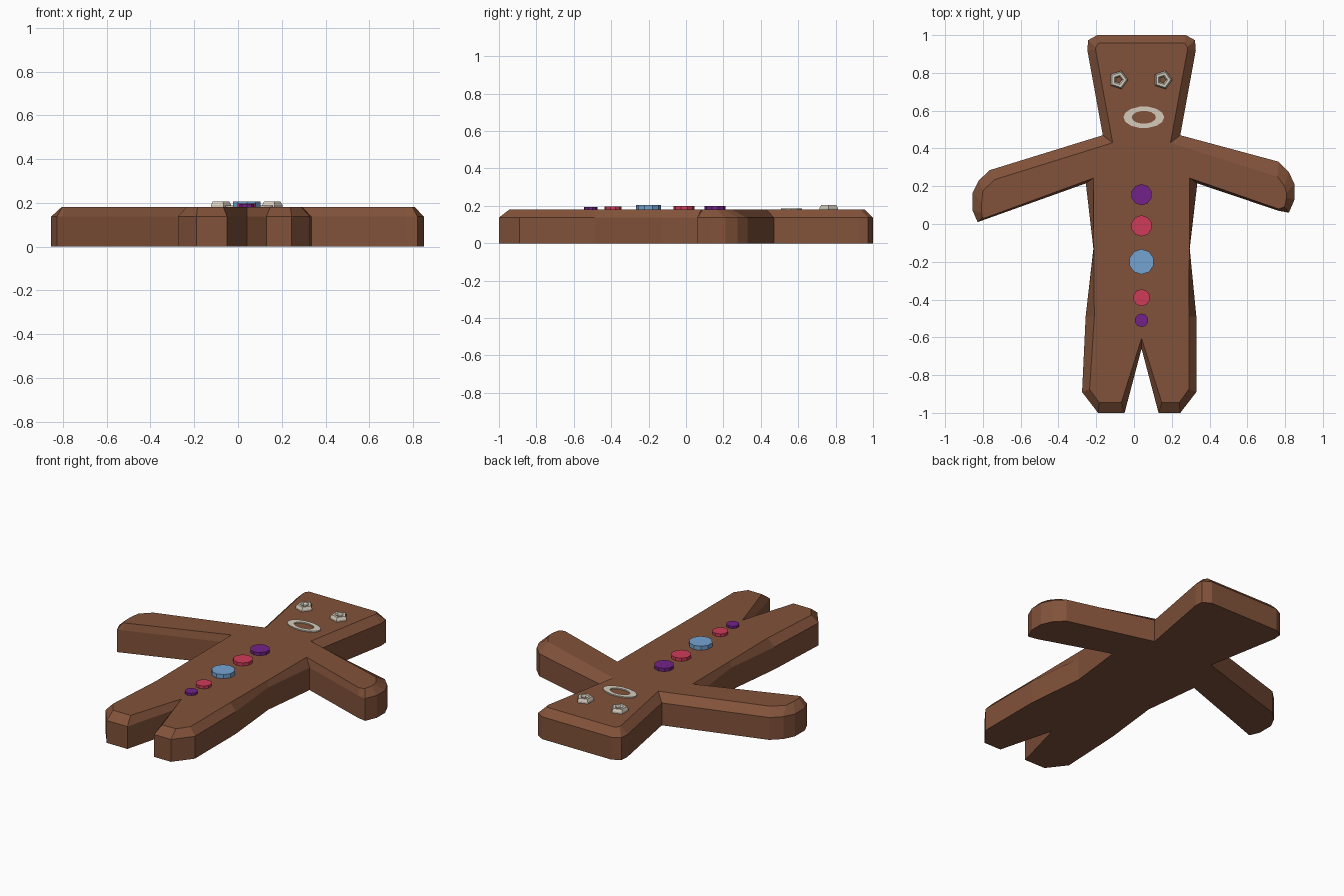
import bpy, bmesh, math

if "Cube" in bpy.data.objects:
    bpy.data.objects.remove(bpy.data.objects["Cube"], do_unlink=True)

AXIS = 0.04          # centre line of head, torso and buttons
EDGE, TOP = 0.137, 0.18


def material(name, rgb):
    m = bpy.data.materials.new(name)
    m.use_nodes = True
    m.diffuse_color = (*rgb, 1)
    m.node_tree.nodes["Principled BSDF"].inputs["Base Color"].default_value = (*rgb, 1)
    return m


BROWN = material("gingerbread brown", (0.22, 0.084, 0.042))
CREAM = material("icing cream", (0.66, 0.60, 0.50))
PURPLE = material("candy purple", (0.17, 0.016, 0.25))
RED = material("candy red", (0.62, 0.045, 0.10))
BLUE = material("candy blue", (0.18, 0.37, 0.65))


def finish(name, bm, mat):
    bmesh.ops.recalc_face_normals(bm, faces=bm.faces)
    mesh = bpy.data.meshes.new(name)
    bm.to_mesh(mesh)
    bm.free()
    mesh.materials.append(mat)
    obj = bpy.data.objects.new(name, mesh)
    bpy.context.collection.objects.link(obj)
    return obj


def bridge(bm, a, b):
    for i in range(len(a)):
        j = (i + 1) % len(a)
        bm.faces.new((a[i], a[j], b[j], b[i]))


# Body outline: each point is outer x, y then bevelled top x, y
HEAD = [(.235, 1, .228, .957), (.283, .973, .243, .935), (.287, .92, .243, .92),
        (.205, .47, .153, .43)]
LEFT_ARM = [(.725, .33, .72, .25), (.78, .275, .757, .2), (.81, .21, .767, .165),
            (.81, .13, .768, .14), (.78, .06, .757, .09), (.725, .07, .725, .08)]
RIGHT_ARM = [(.804, .285, .778, .235), (.862, .23, .84, .175), (.894, .165, .847, .11),
             (.894, .07, .847, .06), (.868, .01, .843, .035), (.84, .02, .835, .03)]
CROTCH = (0, -.66, 0, -.605)


def torso(hip, foot):
    return [(.295, .215, .255, .243), (.255, -.13, .253, -.13), (hip, -.49, .25, -.49),
            (foot, -.89, foot - .04, -.875), (foot - .085, -1, foot - .09, -.945),
            (.09, -1, .107, -.945)]


left = HEAD + LEFT_ARM + torso(.29, .29)
right = HEAD + RIGHT_ARM + torso(.296, .315)
outline = left + [CROTCH] + [(-a, b, -c, d) for a, b, c, d in reversed(right)]

bm = bmesh.new()
base = [bm.verts.new((AXIS + p[0], p[1], 0)) for p in outline]
rim = [bm.verts.new((AXIS + p[0], p[1], EDGE)) for p in outline]
top = [bm.verts.new((AXIS + p[2], p[3], TOP)) for p in outline]
bridge(bm, base, rim)
bridge(bm, rim, top)
bm.faces.new(base)
bm.faces.new(top)
finish("gingerbread_body", bm, BROWN)


# Candy buttons: flat discs down the chest
def button(name, y, r, height, mat, sides=10):
    bm = bmesh.new()
    bmesh.ops.create_cone(bm, cap_ends=True, segments=sides, radius1=r, radius2=r,
                          depth=height - TOP + 0.01)
    obj = finish(name, bm, mat)
    obj.location = (AXIS, y, (height + TOP - 0.01) / 2)


button("top_button", .155, .056, .199, PURPLE)
button("upper_button", -.01, .056, .199, RED)
button("middle_button", -.2, .067, .205, BLUE)
button("lower_button", -.39, .045, .197, RED)
button("bottom_button", -.51, .036, .194, PURPLE)


# Icing rings: a profile of (radius, z) swept round a centre
def ring(name, x, y, profile, sides, squash=1, turn=0):
    bm = bmesh.new()
    loops = []
    for r, z in profile:
        angles = [turn + math.tau * i / sides for i in range(sides)]
        loops.append([bm.verts.new((x + r * math.cos(a), y + r * math.sin(a) * squash, z))
                      for a in angles])
    for k, loop in enumerate(loops):
        bridge(bm, loop, loops[(k + 1) % len(loops)])
    finish(name, bm, CREAM)


EYE = [(.051, .17), (.051, .19), (.042, .205), (.026, .205), (.017, .195), (.017, .17)]
MOUTH = [(.108, .17), (.108, .187), (.064, .187), (.064, .17)]
for name, side in (("left_eye", 1), ("right_eye", -1)):
    ring(name, AXIS + side * .117 - .005, .763, EYE, 5)
ring("mouth", .052, .565, MOUTH, 14, squash=.53)
